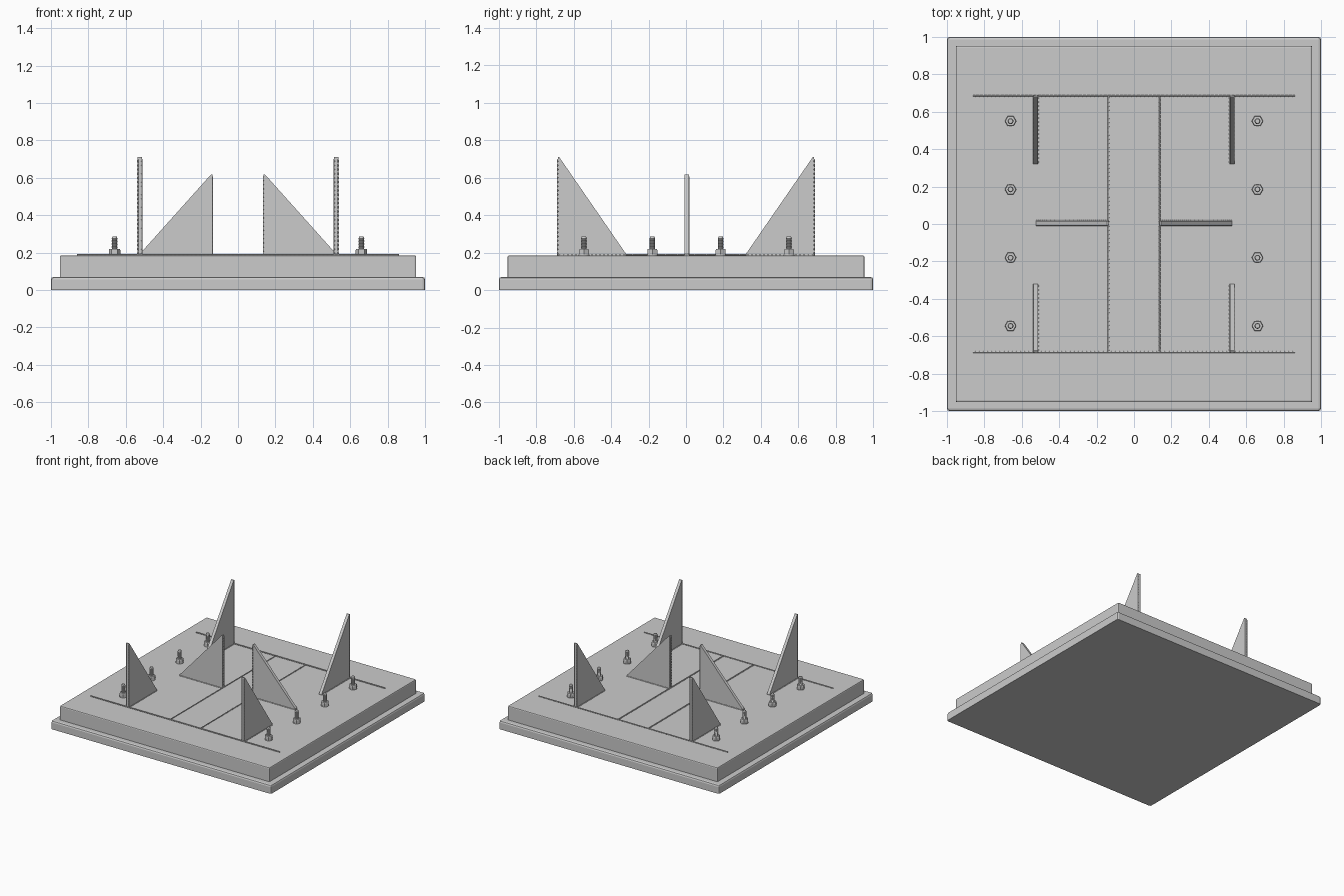
import bpy, bmesh, math
from mathutils import Vector

if "Cube" in bpy.data.objects:
    bpy.data.objects.remove(bpy.data.objects["Cube"])

TOP = 0.185          # upper face of the steel plate


def finish(name, bm, smooth=False):
    bmesh.ops.recalc_face_normals(bm, faces=bm.faces)
    me = bpy.data.meshes.new(name)
    bm.to_mesh(me)
    bm.free()
    ob = bpy.data.objects.new(name, me)
    bpy.context.collection.objects.link(ob)
    if smooth:
        bpy.ops.object.select_all(action='DESELECT')
        ob.select_set(True)
        bpy.context.view_layer.objects.active = ob
        bpy.ops.object.shade_smooth_by_angle()
    return ob


def slab(name, half, z0, z1, bevel, segments):
    bm = bmesh.new()
    bmesh.ops.create_cube(bm, size=1)
    for v in bm.verts:
        v.co = (v.co.x * 2 * half, v.co.y * 2 * half, z1 if v.co.z > 0 else z0)
    edges = [e for e in bm.edges if max(v.co.z for v in e.verts) > z0 + 1e-4]
    bmesh.ops.bevel(bm, geom=edges, offset=bevel, segments=segments,
                    profile=0.5, affect='EDGES')
    return finish(name, bm)


def tube(bm, rings):
    """Skin a list of equal-sized point rings and cap both ends."""
    vs = [[bm.verts.new(p) for p in r] for r in rings]
    n = len(vs[0])
    for a, b in zip(vs, vs[1:]):
        for i in range(n):
            bm.faces.new((a[i], a[(i + 1) % n], b[(i + 1) % n], b[i]))
    bm.faces.new(vs[0])
    bm.faces.new(vs[-1])


def lathe(bm, profile, sides, x=0, y=0):
    tube(bm, [[(x + r * math.cos(math.tau * i / sides),
                y + r * math.sin(math.tau * i / sides), z)
               for i in range(sides)] for r, z in profile])


def weld(bm, p, q, radius=0.005, pitch=0.022):
    """Rippled weld bead from p to q."""
    p, q = Vector(p), Vector(q)
    d = q - p
    u = d.normalized().orthogonal().normalized()
    w = d.normalized().cross(u)
    n = max(2, round(d.length / pitch)) * 2
    rings = []
    for k in range(n + 1):
        r = radius * (1 if k % 2 else 0.7)
        c = p + d * k / n
        rings.append([c + r * (u * math.cos(a) + w * math.sin(a))
                      for a in (math.tau * i / 6 for i in range(6))])
    tube(bm, rings)


def gusset(name, foot, heel, height, thick=0.024):
    """Upright triangular plate, tall edge at heel, point at foot, with welds."""
    foot, heel = Vector((*foot, TOP)), Vector((*heel, TOP))
    peak = heel + Vector((0, 0, height - TOP))
    side = (foot - heel).normalized().cross(Vector((0, 0, 1))) * thick / 2
    bm = bmesh.new()
    tip = foot + Vector((0, 0, 0.008))
    peak_in = peak + (foot - heel).normalized() * 0.008
    tube(bm, [[p + s for p in (heel, foot, tip, peak_in, peak)]
              for s in (side, -side)])
    finish(name, bm)
    bm = bmesh.new()
    for s in (side, -side):
        weld(bm, heel + s, foot + s, 0.0045)
        weld(bm, heel + s * 0.9, peak + s * 0.9 - Vector((0, 0, 0.01)), 0.0035)
    finish(name + "_weld", bm)


# Grout pad and steel base plate
slab("grout_pad", 1.0, 0.0, 0.07, 0.014, 2)
slab("base_plate", 0.953, 0.068, TOP, 0.008, 2)

# Weld outline of the column: two flanges and the pair of web lines
bm = bmesh.new()
for s in (-1, 1):
    weld(bm, (-0.86, s * 0.685, TOP + 0.003), (0.86, s * 0.685, TOP + 0.003))
    weld(bm, (s * 0.137, -0.685, TOP + 0.003), (s * 0.137, 0.685, TOP + 0.003))
finish("column_weld", bm)

# Stiffener gussets: four beside the flanges, two beside the web
for sx in (-1, 1):
    for sy in (-1, 1):
        gusset("flange_gusset", (sx * 0.525, sy * 0.32), (sx * 0.525, sy * 0.685), 0.71)
    gusset("web_gusset", (sx * 0.525, 0.005), (sx * 0.137, 0.005), 0.617)

# Anchor bolts: washer, hex nut and threaded stud
for x in (-0.66, 0.66):
    for y in (-0.545, -0.18, 0.185, 0.55):
        bm = bmesh.new()
        lathe(bm, [(0.029, TOP - 0.002), (0.029, TOP + 0.006)], 24, x, y)
        finish("washer", bm, True)

        bm = bmesh.new()
        lathe(bm, [(0.031, TOP + 0.005), (0.031, 0.214), (0.028, 0.219)], 6, x, y)
        finish("nut", bm)

        bm = bmesh.new()
        thread = [(0.0155 if k % 2 else 0.0135, 0.215 + 0.004 * k) for k in range(17)]
        lathe(bm, [(0.014, TOP)] + thread + [(0.012, 0.285)], 16, x, y)
        finish("stud", bm, True)
